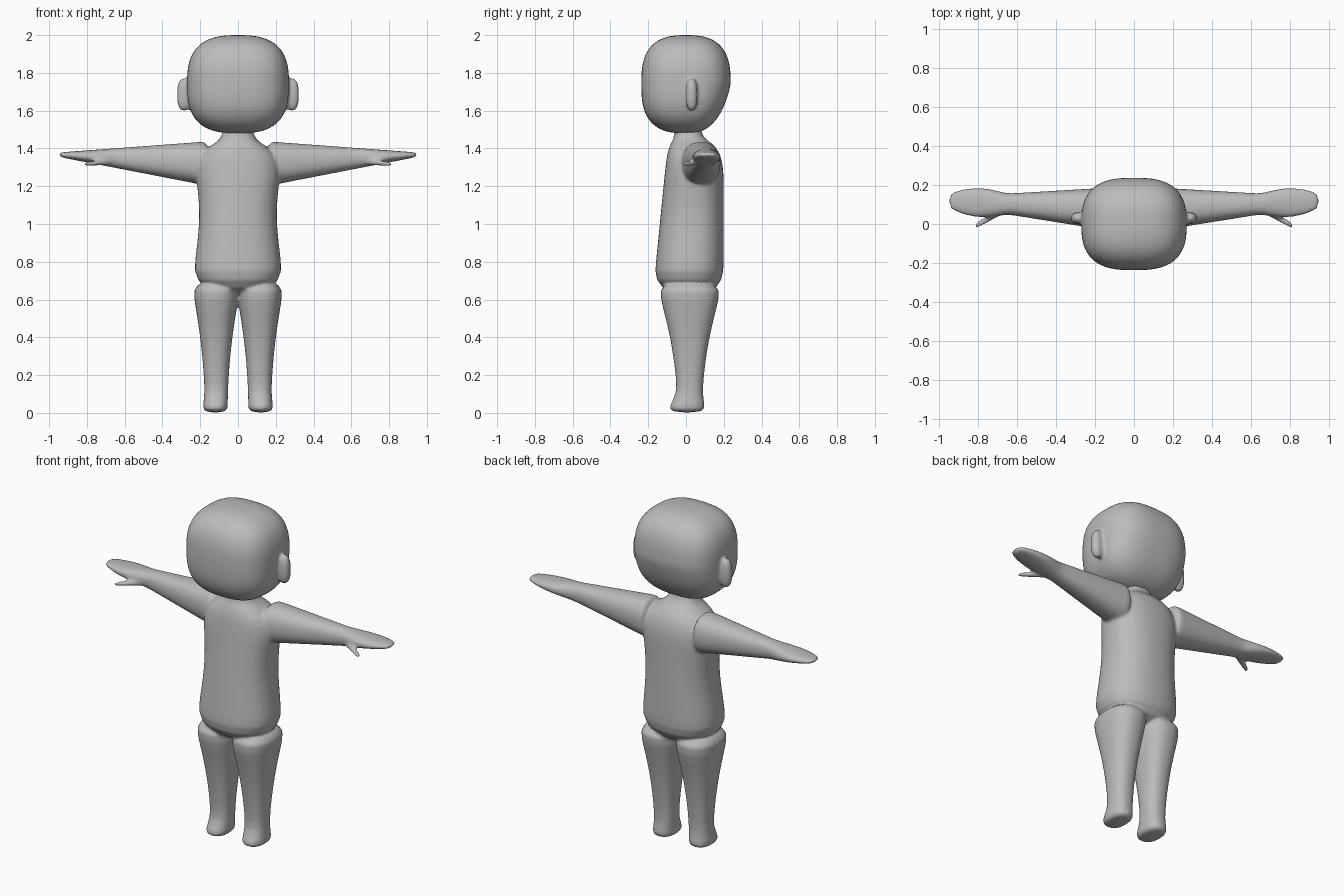
import bpy, bmesh, math
from mathutils import Vector

if "Cube" in bpy.data.objects:
    bpy.data.objects.remove(bpy.data.objects["Cube"])

SIDES = 28
GREY = (0.5, 0.5, 0.5, 1)
clay = bpy.data.materials.new("clay grey")
clay.use_nodes = True
clay.diffuse_color = GREY
clay.node_tree.nodes["Principled BSDF"].inputs["Base Color"].default_value = GREY


def signed_power(value, power):
    return math.copysign(abs(value) ** power, value)


def loft(bm, rings, place, squareness=0.85):
    """Closed tube; a ring is (station, middle a, half a, middle b, half b)."""
    loops = []
    for station, mid_a, half_a, mid_b, half_b in rings:
        loop = []
        for i in range(SIDES):
            angle = math.tau * i / SIDES
            a = mid_a + half_a * signed_power(math.cos(angle), squareness)
            b = mid_b + half_b * signed_power(math.sin(angle), squareness)
            loop.append(bm.verts.new(place(station, a, b)))
        loops.append(loop)
    for low, high in zip(loops, loops[1:]):
        for i in range(SIDES):
            j = (i + 1) % SIDES
            bm.faces.new((low[i], low[j], high[j], high[i]))
    bm.faces.new(loops[0])
    bm.faces.new(loops[-1])


def blob(bm, centre, half_size, power):
    """Rounded box made by inflating a ball."""
    ball = bmesh.ops.create_icosphere(bm, subdivisions=4, radius=1)
    for vert in ball["verts"]:
        reach = sum(abs(c) ** power for c in vert.co) ** (1 / power)
        vert.co = Vector(centre) + vert.co / reach * Vector(half_size)


def finish(name, bm, smoothing):
    """Fuse the pieces of one part into a single soft skin."""
    bmesh.ops.recalc_face_normals(bm, faces=bm.faces)
    mesh = bpy.data.meshes.new(name)
    bm.to_mesh(mesh)
    bm.free()
    mesh.materials.append(clay)
    obj = bpy.data.objects.new(name, mesh)
    bpy.context.collection.objects.link(obj)
    subdivide = obj.modifiers.new("round", "SUBSURF")
    subdivide.levels = subdivide.render_levels = 1
    fuse = obj.modifiers.new("fuse", "REMESH")
    fuse.mode = "VOXEL"
    fuse.voxel_size = 0.008
    fuse.use_smooth_shade = True
    soften = obj.modifiers.new("soften", "SMOOTH")
    soften.iterations = smoothing


def torso_ring(z):
    """Pear shape: wide hips and shoulders, slim waist, belly forward."""
    width = 0.22 + 0.015 * math.cos(math.tau * (z - 0.7) / 0.7)
    return z, 0, width, 0.05 * z - 0.02, 0.22 - 0.05 * z


def leg_ring(z):
    """Thin ankle swelling quickly towards the hip."""
    swell = min(z, 0.64) ** 2
    return z, 0.115, 0.06 + 0.16 * swell, 0.02, 0.065 + 0.25 * swell


def arm_ring(x):
    """Even taper to the fingertips, with the palm spreading sideways."""
    palm = 0.04 * math.sin(math.pi * max(0, x - 0.65) / 0.35)
    return x, 0.07 + 0.05 * x, 0.125 - 0.11 * x + palm, 1.31 + 0.06 * x, 0.14 - 0.135 * x


def thumb_ring(t):
    """Short prong leaving the wrist forwards and slightly down."""
    return 0.65 + 0.17 * t, 0.085 - 0.1 * t, 0.024 - 0.01 * t, 1.335 - 0.02 * t, 0.02 - 0.01 * t


# Body: torso with shoulders and neck, then mirrored limbs
pelvis = [(0.62, 0, 0.1, 0.02, 0.1)]
shoulders = [(1.38, 0, 0.2, 0.04, 0.14), (1.43, 0, 0.12, 0.03, 0.11)]
neck = [(z, 0, 0.08, 0.01, 0.07) for z in (1.46, 1.55)]
torso = pelvis + [torso_ring(i / 10) for i in range(7, 14)] + shoulders + neck
foot = [(z, 0.12, 0.066, 0.005, 0.095) for z in (0, 0.04)]
leg = foot + [leg_ring(i / 10) for i in range(1, 8)]
arm = [arm_ring(i / 20) for i in range(3, 20)]
thumb = [thumb_ring(i / 4) for i in range(5)]

bm = bmesh.new()
loft(bm, torso, lambda z, x, y: (x, y, z))
for side in (1, -1):
    loft(bm, leg, lambda z, x, y: (x * side, y, z))
    loft(bm, arm, lambda x, y, z: (x * side, y, z))
    loft(bm, thumb, lambda x, y, z: (x * side, y, z))
finish("body", bm, 8)

# Head, narrowing at the back towards the nape, with ears
bm = bmesh.new()
blob(bm, (0, 0, 1.74), (0.27, 0.237, 0.26), 2.8)
for vert in bm.verts:
    if vert.co.y > 0 and vert.co.z < 1.74:
        vert.co.y *= 1 - (1.74 - vert.co.z)
for side in (1, -1):
    blob(bm, (0.285 * side, 0.03, 1.685), (0.037, 0.03, 0.085), 2.6)
finish("head", bm, 4)
